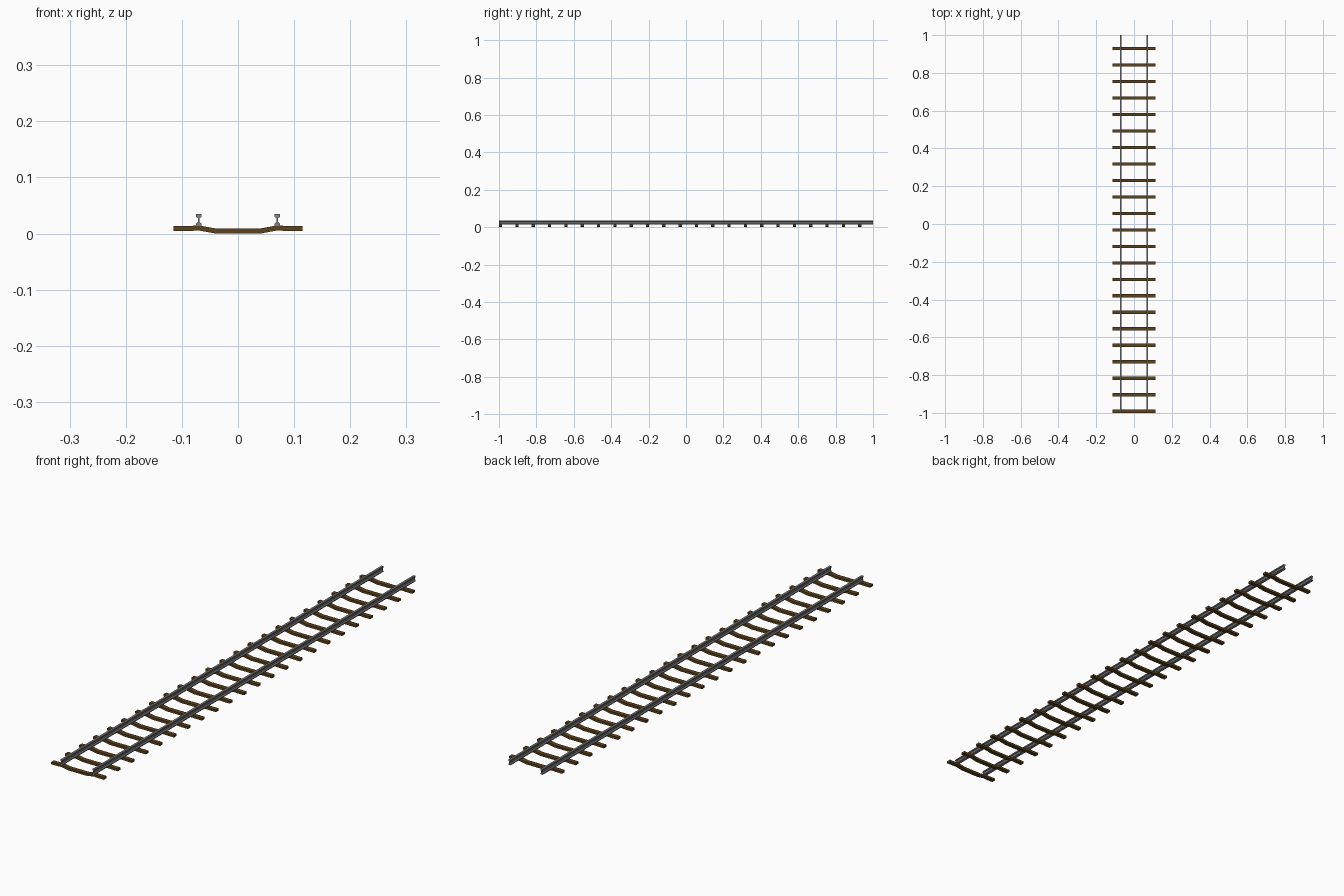
import bpy, bmesh

if "Cube" in bpy.data.objects:
    bpy.data.objects.remove(bpy.data.objects["Cube"])


def material(name, color):
    m = bpy.data.materials.new(name)
    m.diffuse_color = color
    m.use_nodes = True
    m.node_tree.nodes["Principled BSDF"].inputs["Base Color"].default_value = m.diffuse_color
    return m


def extrude_profile(name, profile, y0, y1, mat):
    # closed x-z outline extruded along y
    bm = bmesh.new()
    face = bm.faces.new([bm.verts.new((x, y0, z)) for x, z in profile])
    ext = bmesh.ops.extrude_face_region(bm, geom=[face])
    verts = [v for v in ext["geom"] if isinstance(v, bmesh.types.BMVert)]
    bmesh.ops.translate(bm, vec=(0, y1 - y0, 0), verts=verts)
    bmesh.ops.recalc_face_normals(bm, faces=bm.faces)
    mesh = bpy.data.meshes.new(name)
    bm.to_mesh(mesh)
    bm.free()
    mesh.materials.append(mat)
    ob = bpy.data.objects.new(name, mesh)
    bpy.context.collection.objects.link(ob)
    return ob


steel = material("steel", (0.22, 0.22, 0.23, 1))
wood = material("wood", (0.11, 0.055, 0.012, 1))

# rails: foot, thin web and head
half = [(0.005, 0.0135), (0.005, 0.017), (0.0015, 0.021), (0.0015, 0.028),
        (0.005, 0.0295), (0.005, 0.034), (0.004, 0.035)]
rail = half + [(-x, z) for x, z in reversed(half)]
for side, cx in (("left", -0.07), ("right", 0.07)):
    extrude_profile(side + "_rail", [(x + cx, z) for x, z in rail], -1, 1, steel)

# sleepers: dipped in the middle, 23 along the track
right_top = [(0.04, 0.009), (0.07, 0.0145), (0.087, 0.0135), (0.115, 0.0135)]
top = [(-x, z) for x, z in reversed(right_top)] + right_top
outline = top + [(x, z - 0.009) for x, z in reversed(top)]
first = extrude_profile("sleeper", outline, -0.0085, 0.0085, wood)
first.location.y = -0.9915
for i in range(1, 23):
    ob = first.copy()
    ob.name = f"sleeper_{i + 1}"
    ob.location.y = -0.9915 + i * 0.0873
    bpy.context.collection.objects.link(ob)
